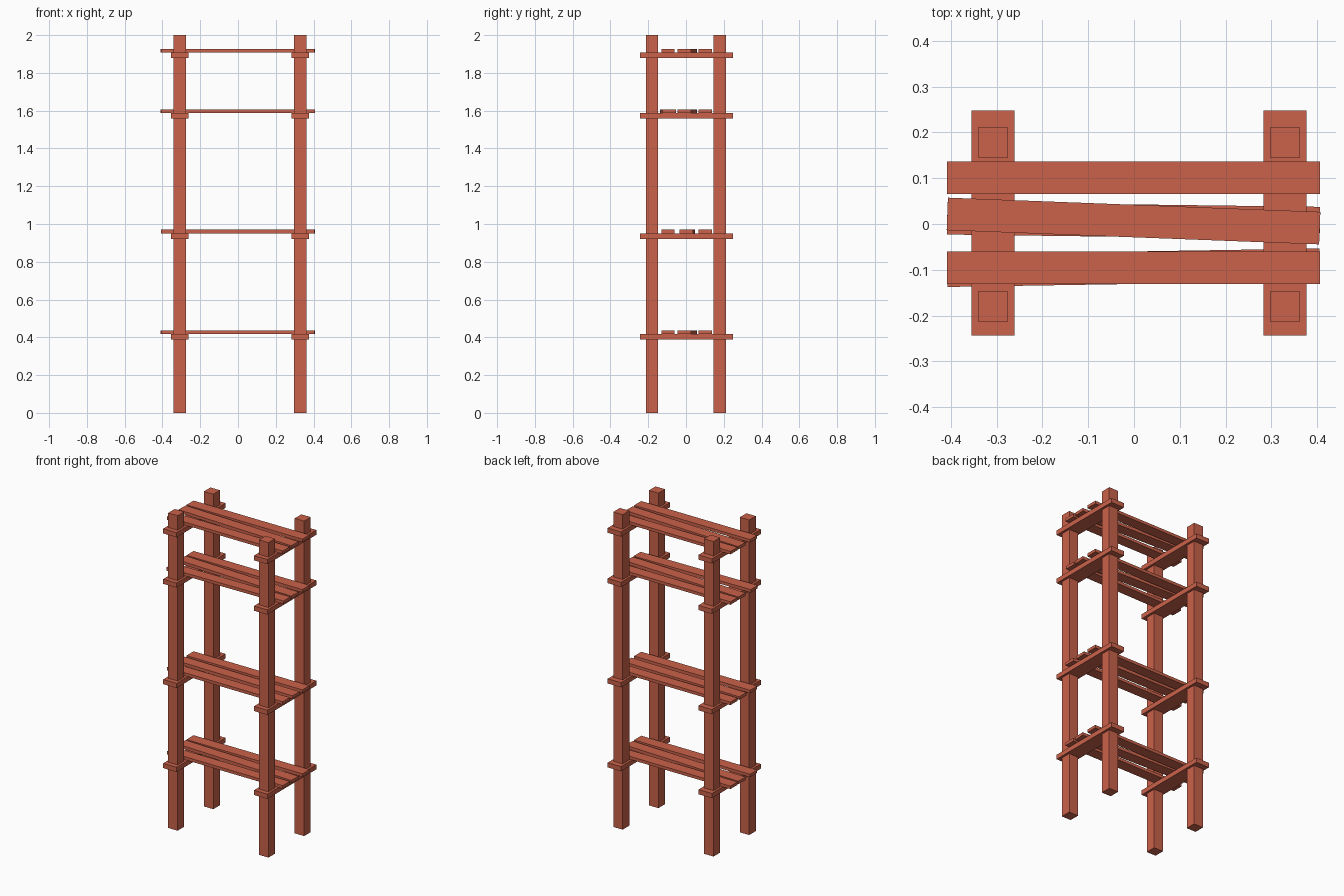
import bpy, bmesh, math
from mathutils import Matrix

if "Cube" in bpy.data.objects:
    bpy.data.objects.remove(bpy.data.objects["Cube"])

wood = bpy.data.materials.new("red brown wood")
wood.diffuse_color = (0.59, 0.122, 0.069, 1)
wood.use_nodes = True
wood.node_tree.nodes["Principled BSDF"].inputs["Base Color"].default_value = wood.diffuse_color


def box(name, center, size, angle=0.0):
    """Box with its centre, full size and a turn about z."""
    bm = bmesh.new()
    bmesh.ops.create_cube(bm, size=1)
    bm.transform(Matrix.Rotation(angle, 4, 'Z') @ Matrix.Diagonal((*size, 1)))
    mesh = bpy.data.meshes.new(name)
    bm.to_mesh(mesh)
    bm.free()
    mesh.materials.append(wood)
    obj = bpy.data.objects.new(name, mesh)
    obj.location = center
    bpy.context.collection.objects.link(obj)
    return obj


SIDES = {"left": -0.308, "right": 0.330}

# four upright posts
for side, x in SIDES.items():
    for end, y in (("front", -0.180), ("back", 0.178)):
        box(f"{end}_{side}_post", (x, y, 1.0), (0.066, 0.066, 2.0))

# shelves: support top height, then middle and front plank (y at left, y at right)
SHELVES = [
    (0.418, (0.022, -0.009), (-0.0955, -0.0955)),
    (0.951, (0.0125, 0.002), (-0.0955, -0.0955)),
    (1.588, (0.022, -0.009), (-0.1020, -0.0890)),
    (1.908, (0.022, -0.009), (-0.0955, -0.0955)),
]
LENGTH, WIDTH, THICK = 0.814, 0.071, 0.019

for n, (z, middle, front) in enumerate(SHELVES, 1):
    # cross supports running front to back
    for side, x in SIDES.items():
        box(f"shelf_{n}_{side}_support", (x, 0.002, z - 0.015), (0.094, 0.491, 0.030))
    # three planks, some laid slightly askew
    for part, (yl, yr) in (("back", (0.1015, 0.1015)), ("middle", middle), ("front", front)):
        box(f"shelf_{n}_{part}_plank", (-0.001, (yl + yr) / 2, z + THICK / 2),
            (LENGTH, WIDTH, THICK), math.atan2(yr - yl, LENGTH))
